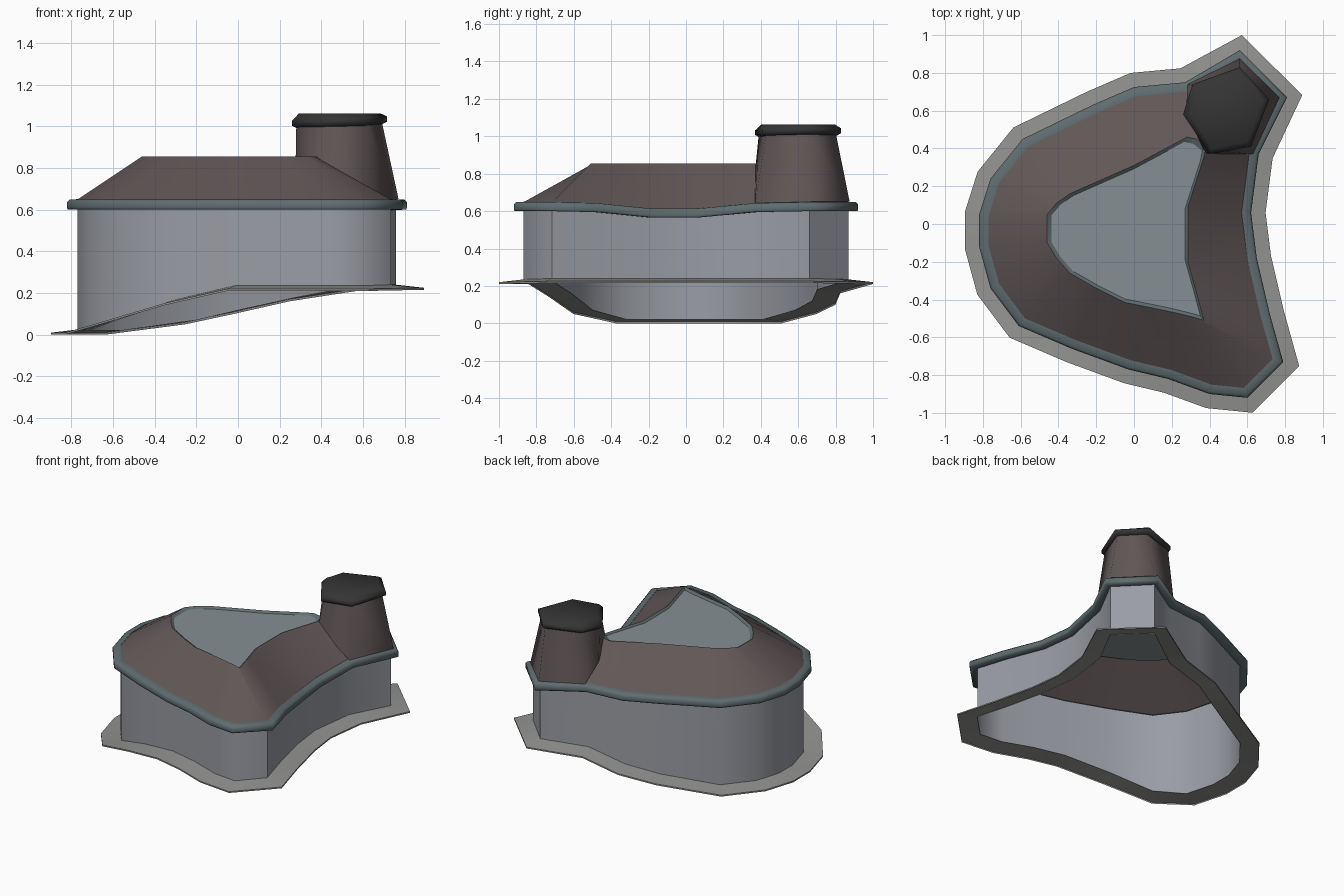
import bpy, math
from mathutils import Vector

if "Cube" in bpy.data.objects:
    bpy.data.objects.remove(bpy.data.objects["Cube"])

# Plan outline, clockwise from the back corner: x, y of the gutter edge, height of the ground rim
PLAN = [(.56, .92, .21), (.81, .67, .215), (.66, .37, .215), (.62, .06, .215), (.65, -.18, .215),
        (.72, -.48, .215), (.79, -.73, .215), (.60, -.92, .21), (.40, -.90, .21), (.18, -.82, .21),
        (-.03, -.77, .21), (-.33, -.66, .14), (-.61, -.54, .05), (-.76, -.34, 0), (-.82, -.12, 0),
        (-.82, .05, 0), (-.76, .24, 0), (-.59, .45, 0), (-.22, .63, .05), (0, .725, .10), (.27, .75, .16)]
# Flat roof panel, matched corner by corner to the plan
PANEL = [(.33, .45), (.38, .41), (.37, .355), (.285, .09), (.285, -.2), (.33, -.36), (.37, -.51),
         (.32, -.495), (.22, -.47), (.10, -.445), (-.05, -.415), (-.20, -.34), (-.34, -.26), (-.41, -.18),
         (-.46, -.10), (-.46, .05), (-.41, .11), (-.34, .16), (-.17, .235), (0, .31), (.28, .46)]
DIP = {2: -.005, 3: -.035, 4: -.035, 5: -.005}   # eaves sag on the right side


def material(name, c):
    m = bpy.data.materials.new(name)
    m.diffuse_color = (*c, 1)
    m.use_nodes = True
    m.node_tree.nodes["Principled BSDF"].inputs["Base Color"].default_value = m.diffuse_color
    return m


def offset(pts, d):
    """Outward offset of a clockwise outline, with the sharpest mitres shortened."""
    out = []
    n = len(pts)
    for i in range(n):
        p, a, b = Vector(pts[i][:2]), Vector(pts[i - 1][:2]), Vector(pts[(i + 1) % n][:2])
        e, f = (p - a).normalized(), (b - p).normalized()
        n1, n2 = Vector((-e.y, e.x)), Vector((-f.y, f.x))
        out.append(p + (n1 + n2) * d / max(1 + n1.dot(n2), 1.5))
    return out


def ring(pts, zs):
    zs = zs if isinstance(zs, list) else [zs] * len(pts)
    return [(p[0], p[1], z) for p, z in zip(pts, zs)]


def loft(name, rings, mat, top=False, bottom=False, angle=35):
    n, k = len(rings[0]), len(rings)
    verts = [v for r in rings for v in r]
    faces = []
    for j in range(k - 1):
        a, b = j * n, (j + 1) * n
        faces += [(a + i, b + i, b + (i + 1) % n, a + (i + 1) % n) for i in range(n)]
    if bottom:
        faces.append(tuple(range(n)))
    if top:
        faces.append(tuple(reversed(range((k - 1) * n, k * n))))
    me = bpy.data.meshes.new(name)
    me.from_pydata(verts, [], faces)
    ob = bpy.data.objects.new(name, me)
    bpy.context.collection.objects.link(ob)
    me.materials.append(mat)
    bpy.ops.object.select_all(action='DESELECT')
    ob.select_set(True)
    bpy.context.view_layer.objects.active = ob
    bpy.ops.object.shade_smooth_by_angle(angle=math.radians(angle))
    return ob


stone = material("stone", (.29, .29, .28))
plaster = material("plaster", (.32, .335, .37))
trim = material("trim", (.115, .15, .16))
tiles = material("tiles", (.12, .095, .095))
slate = material("panel_grey", (.24, .275, .295))
dark = material("dark", (.035, .035, .035))

wall = offset(PLAN, -.05)
base = [p[2] for p in PLAN]
dip = [DIP.get(i, 0) for i in range(len(PLAN))]
eave = lambda z: [z + d for d in dip]

# Sloping ground rim
rim = offset(PLAN, .076)
loft("ground_rim", [ring(rim, base), ring(rim, [z + .01 for z in base]),
                    ring(wall, [z + .025 for z in base])], stone)

# Open-bottomed wall
loft("wall", [ring(wall, [z + .02 for z in base]), ring(wall, eave(.64))], plaster, angle=59)

# Gutter around the eaves
profile = [(-.05, .60), (-.003, .60), (0, .61), (0, .635), (-.012, .648), (-.05, .65)]
loft("gutter", [ring(offset(PLAN, d), eave(z)) for d, z in profile], trim, angle=80)

# Sloped roof
loft("roof", [ring(wall, eave(.648)), ring(PANEL, .855)], tiles, angle=100)

# Slightly sunken flat panel with a bevelled rim
inner = [(x * .95, -.05 + (y + .05) * .95) for x, y in PANEL]
loft("roof_panel_rim", [ring(PANEL, .855), ring(inner, .842)], trim)
loft("roof_panel", [ring(inner, .842)], slate, top=True)

# Chimney body leaning in from the back corner
foot = [(.285, .74), (.56, .875), (.77, .67), (.63, .37), (.38, .37), (.275, .60)]
head = [(.325, .73), (.56, .80), (.69, .655), (.61, .43), (.41, .39), (.28, .58)]
loft("chimney", [ring(foot, [.65, .65, .65, .64, .82, .76]), ring(head, 1.02)], tiles, angle=100)

# Chimney cap, softly domed
cap = [(.31, .74), (.56, .83), (.715, .66), (.62, .41), (.40, .37), (.26, .58)]
drop = [.0, .005, .01, 0, -.005, -.01]
loft("chimney_cap", [ring(offset(cap, -.02), [1.0 + d for d in drop]), ring(cap, [1.012 + d for d in drop]),
                     ring(cap, [1.037 + d for d in drop]), ring(offset(cap, -.03), 1.062)],
     dark, top=True, bottom=True, angle=80)
